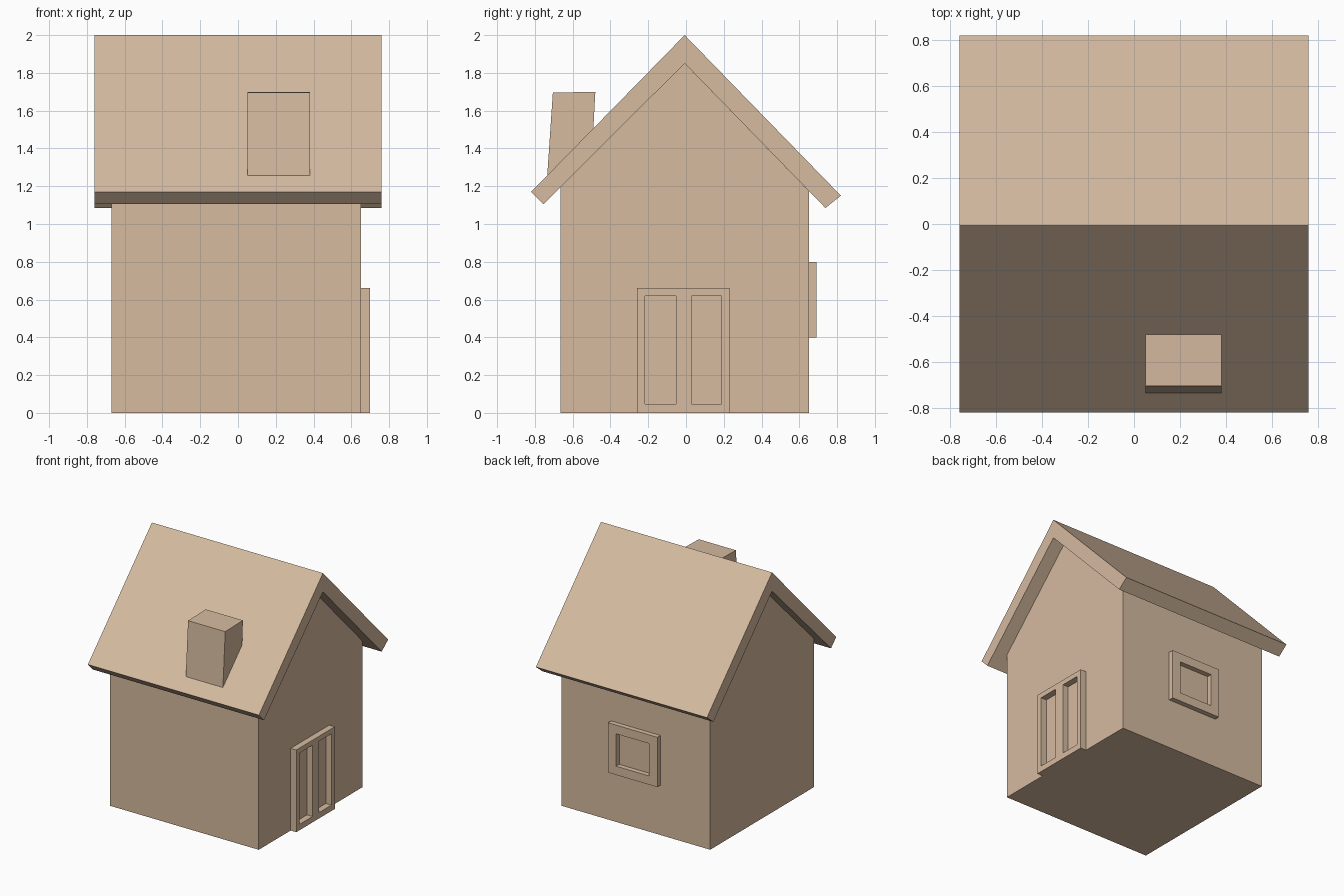
import bpy, bmesh
from mathutils import Vector

if "Cube" in bpy.data.objects:
    bpy.data.objects.remove(bpy.data.objects["Cube"])

# One flat colour for the whole house
tan = bpy.data.materials.new("warm tan")
tan.diffuse_color = (0.67, 0.495, 0.35, 1)
tan.use_nodes = True
tan.node_tree.nodes["Principled BSDF"].inputs["Base Color"].default_value = tan.diffuse_color


def finish(bm, name):
    bmesh.ops.recalc_face_normals(bm, faces=bm.faces)
    mesh = bpy.data.meshes.new(name)
    bm.to_mesh(mesh)
    bm.free()
    mesh.materials.append(tan)
    obj = bpy.data.objects.new(name, mesh)
    bpy.context.collection.objects.link(obj)
    return obj


def extrude(bm, offset):
    res = bmesh.ops.extrude_face_region(bm, geom=bm.faces[:])
    verts = [g for g in res["geom"] if isinstance(g, bmesh.types.BMVert)]
    bmesh.ops.translate(bm, vec=Vector(offset), verts=verts)


def prism(name, profile, x0, x1):
    """Extrude a (y, z) profile along x."""
    bm = bmesh.new()
    bm.faces.new([bm.verts.new((x0, y, z)) for y, z in profile])
    extrude(bm, (x1 - x0, 0, 0))
    return finish(bm, name)


def frame(name, us, zs, place, offset):
    """Frame with bars between openings: odd cells of the grid are left open."""
    bm = bmesh.new()
    grid = [[bm.verts.new(place(u, z)) for z in zs] for u in us]
    for i in range(len(us) - 1):
        for j in range(len(zs) - 1):
            if not (i % 2 and j % 2):
                bm.faces.new((grid[i][j], grid[i + 1][j],
                              grid[i + 1][j + 1], grid[i][j + 1]))
    extrude(bm, offset)
    return finish(bm, name)


# Walls with gable ends
prism("house_walls",
      [(-0.665, 0), (0.65, 0), (0.65, 1.175), (-0.007, 1.85), (-0.665, 1.195)],
      -0.67, 0.65)

# Folded roof slab
prism("roof",
      [(-0.82, 1.17), (-0.007, 2.0), (0.82, 1.15),
       (0.738, 1.085), (-0.007, 1.85), (-0.755, 1.105)],
      -0.76, 0.76)

# Chimney, leaning slightly and following the roof slope at its base
prism("chimney",
      [(-0.735, 1.25), (-0.705, 1.695), (-0.48, 1.70), (-0.491, 1.495)],
      0.05, 0.38)

# Double door frame on the right wall
frame("door_frame", [-0.26, -0.218, -0.053, 0.03, 0.187, 0.23],
      [0, 0.047, 0.62, 0.66], lambda u, z: (0.65, u, z), (0.05, 0, 0))

# Window frame on the back wall
frame("window_frame", [-0.228, -0.155, 0.138, 0.211],
      [0.40, 0.47, 0.73, 0.80], lambda u, z: (u, 0.65, z), (0, 0.04, 0))
